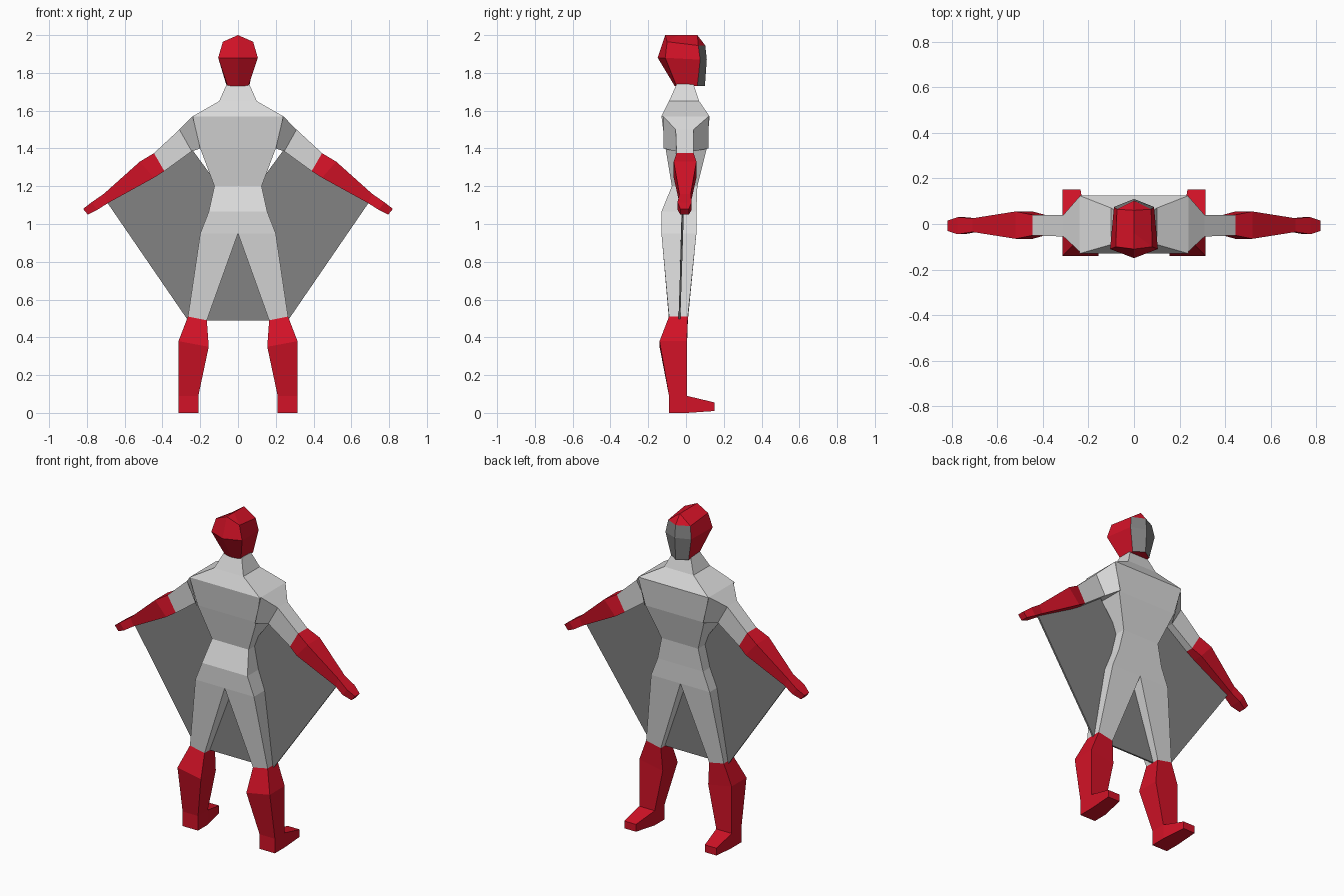
import bpy, bmesh

if "Cube" in bpy.data.objects:
    bpy.data.objects.remove(bpy.data.objects["Cube"])


def material(name, rgb):
    m = bpy.data.materials.new(name)
    m.diffuse_color = (*rgb, 1)
    m.use_nodes = True
    m.node_tree.nodes["Principled BSDF"].inputs["Base Color"].default_value = m.diffuse_color
    return m


RED = material("red", (0.65, 0.006, 0.02))
LIGHT = material("light_grey", (0.70, 0.70, 0.70))
DARK = material("dark_grey", (0.22, 0.22, 0.22))


def loft(name, rings, mats, cap_start=False, cap_end=False, mirror=False):
    """Bridge closed rings of points into one flat-shaded object."""
    bm = bmesh.new()
    vr = [[bm.verts.new(p) for p in r] for r in rings]
    n = len(rings[0])
    for r0, r1 in zip(vr, vr[1:]):
        for i in range(n):
            j = (i + 1) % n
            bm.faces.new((r0[i], r0[j], r1[j], r1[i]))
    if cap_start:
        bm.faces.new(vr[0][::-1])
    if cap_end:
        bm.faces.new(vr[-1])
    bmesh.ops.remove_doubles(bm, verts=bm.verts[:], dist=0.0005)
    bmesh.ops.recalc_face_normals(bm, faces=bm.faces[:])
    me = bpy.data.meshes.new(name)
    bm.to_mesh(me)
    bm.free()
    ob = bpy.data.objects.new(name, me)
    bpy.context.collection.objects.link(ob)
    for m in mats:
        me.materials.append(m)
    if mirror:
        ob.modifiers.new("mirror", 'MIRROR')
    return ob


def box_ring(ax, az, bx, bz, y0, y1):
    """Four-sided section spanning two points in xz and a depth range."""
    return [(ax, y0, az), (bx, y0, bz), (bx, y1, bz), (ax, y1, az)]


# torso: (height, half width, back, front)
torso = [(1.74, .06, -.05, .04), (1.65, .10, -.09, .07), (1.57, .24, -.13, .125),
         (1.40, .20, -.108, .11), (1.20, .125, -.075, .06),
         (1.065, .155, -.13, .055), (.95, .20, -.13, .055)]
loft("torso", [box_ring(-w, z, w, z, b, f) for z, w, b, f in torso], [LIGHT],
     cap_start=True)

# upper arms with shoulders
loft("upper_arm", [box_ring(*s) for s in [
    (.20, 1.40, .24, 1.57, -.12, .12),
    (.245, 1.385, .31, 1.50, -.055, .04),
    (.39, 1.28, .445, 1.375, -.05, .04)]], [LIGHT], mirror=True)

# gloves
loft("glove", [box_ring(*s) for s in [
    (.39, 1.28, .445, 1.375, -.05, .04),
    (.445, 1.245, .52, 1.33, -.065, .055),
    (.69, 1.11, .71, 1.16, -.035, .025),
    (.745, 1.075, .775, 1.115, -.045, .03),
    (.795, 1.05, .82, 1.08, -.03, .015)]], [RED], cap_end=True, mirror=True)

# thighs
loft("thigh", [box_ring(*s) for s in [
    (0, .95, .20, .95, -.13, .055),
    (.165, .49, .265, .51, -.09, .01)]], [LIGHT], mirror=True)

# boots and feet
loft("boot", [box_ring(*s) for s in [
    (.165, .49, .265, .51, -.09, .01),
    (.155, .35, .315, .38, -.14, .005),
    (.21, .09, .315, .09, -.09, .005),
    (.21, 0, .315, 0, -.09, .005)]], [RED], cap_end=True, mirror=True)
loft("foot", [
    [(.21, .005, 0), (.315, .005, 0), (.315, .005, .09), (.21, .005, .09)],
    [(.235, .152, .01), (.315, .152, .01), (.315, .152, .055), (.235, .152, .055)]],
    [RED], cap_end=True, mirror=True)


# head: six-sided rings given as back, back side, front side, front
def head_ring(back, back_side, front_side, front):
    flip = lambda p: (-p[0], p[1], p[2])
    return [back, back_side, front_side, front, flip(front_side), flip(back_side)]


head = loft("head", [
    head_ring((0, -.06, 1.73), (.055, -.05, 1.73), (.06, .06, 1.73), (0, .10, 1.73)),
    head_ring((0, -.15, 1.88), (.105, -.11, 1.88), (.088, .075, 1.87), (0, .11, 1.87)),
    head_ring((0, -.11, 2.0), (.08, -.10, 1.965), (.075, .065, 1.945), (0, .102, 1.945)),
    head_ring((0, -.11, 2.0), (0, -.04, 2.0), (0, .06, 2.0), (0, .06, 2.0))],
    [RED, DARK], cap_start=True)

# exposed face on the front of the hood
for f in head.data.polygons:
    if f.normal.y > .6 and f.center.y > .05 and f.center.z < 1.93:
        f.material_index = 1

# cape stretched between arms, body and knees
outline = [(0, .49, -.035), (.265, .49, -.035), (.69, 1.11, -.015),
           (.39, 1.29, -.012), (.24, 1.39, -.01), (.10, 1.20, -.012), (0, 1.20, -.012)]
loft("cape", [[(x, y + d, z) for x, z, y in outline] for d in (-.005, .005)],
     [DARK], cap_start=True, cap_end=True, mirror=True)
